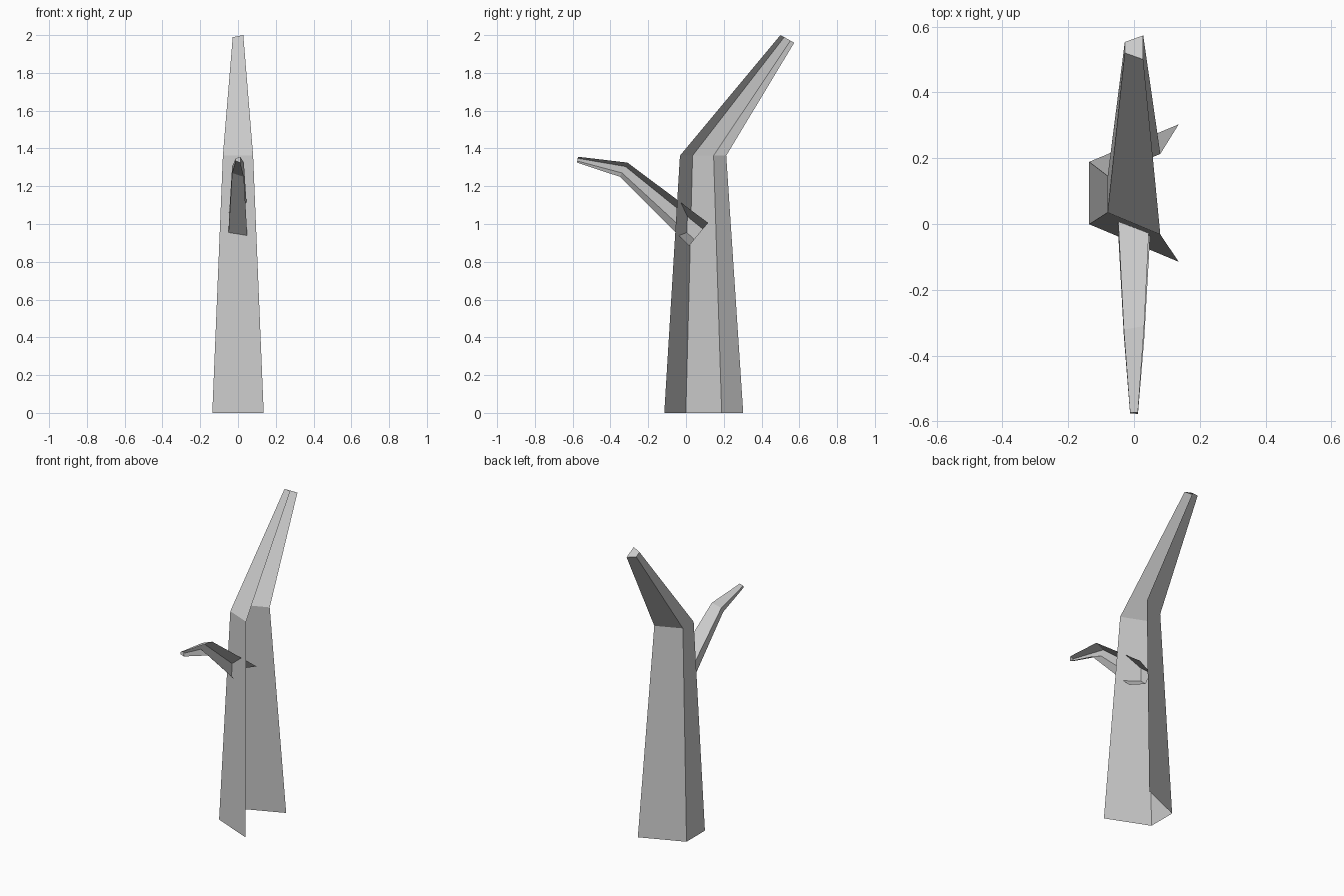
import bpy
import bmesh
from mathutils import Vector

if "Cube" in bpy.data.objects:
    bpy.data.objects.remove(bpy.data.objects["Cube"])


def limb(name, sections, inset=0.273):
    """Loft trapezoid sections (half width, first y/z, last y/z): wide +x side left open, tip capped."""
    bm = bmesh.new()
    rings = []
    for w, first, last in sections:
        a, b = Vector((w, *first)), Vector((w, *last))
        ring = [a, a.lerp(b, inset), a.lerp(b, 1 - inset), b]
        ring[1].x = ring[2].x = -w
        rings.append([bm.verts.new(p) for p in ring])
    for lo, hi in zip(rings, rings[1:]):
        for i in range(3):
            bm.faces.new((lo[i], lo[i + 1], hi[i + 1], hi[i]))
    bm.faces.new(rings[-1])
    mesh = bpy.data.meshes.new(name)
    bm.to_mesh(mesh)
    bm.free()
    obj = bpy.data.objects.new(name, mesh)
    bpy.context.collection.objects.link(obj)
    return obj


# Trunk: tapers upward, then bends to the back
limb("trunk", [
    (0.136, (0.303, 0.0), (-0.115, 0.0)),
    (0.080, (0.213, 1.362), (-0.032, 1.362)),
    (0.028, (0.573, 1.960), (0.500, 2.0)),
])

# Side branch: leaves the trunk to the front and bends flatter
limb("side_branch", [
    (0.052, (0.117, 1.006), (0.017, 0.885)),
    (0.031, (-0.310, 1.325), (-0.350, 1.250)),
    (0.012, (-0.572, 1.356), (-0.577, 1.325)),
])
